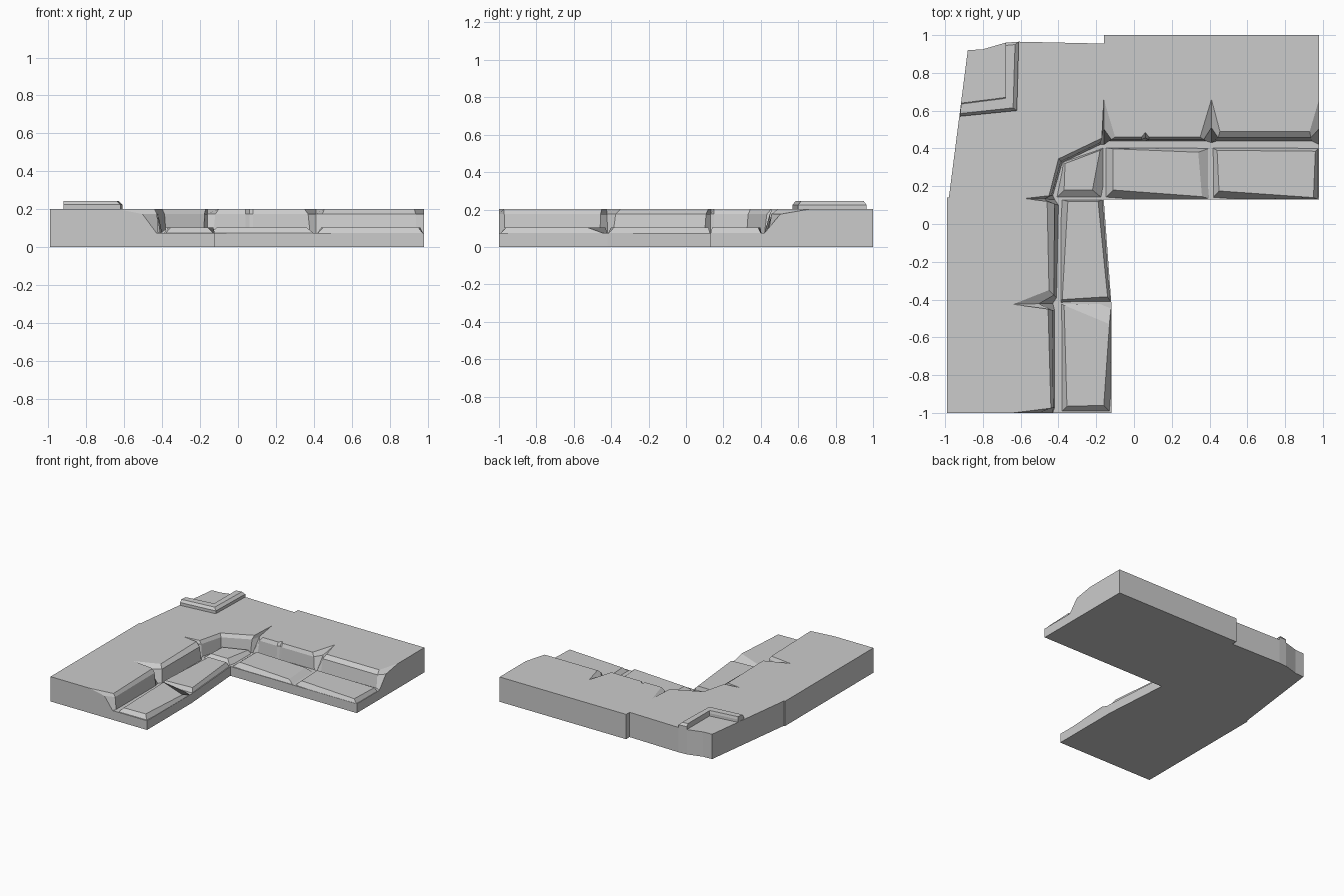
import bpy, bmesh


def loft(name, loops):
    """Closed solid through stacked loops of (x, y, z) points."""
    bm = bmesh.new()
    rings = [[bm.verts.new(p) for p in loop] for loop in loops]
    n = len(rings[0])
    bm.faces.new(list(reversed(rings[0])))
    bm.faces.new(rings[-1])
    for a, b in zip(rings, rings[1:]):
        for i in range(n):
            j = (i + 1) % n
            bm.faces.new((a[i], a[j], b[j], b[i]))
    bmesh.ops.recalc_face_normals(bm, faces=bm.faces)
    me = bpy.data.meshes.new(name)
    bm.to_mesh(me)
    bm.free()
    ob = bpy.data.objects.new(name, me)
    bpy.context.collection.objects.link(ob)
    return ob


def at(points, z):
    return [(x, y, z) for x, y in points]


FLOOR = 0.075
back = [(.98, 1), (-.16, 1), (-.16, .955), (-.61, .965), (-.68, .96),
        (-.8, .925), (-.88, .92), (-.98, .14), (-.99, .14), (-.99, -1)]

# L-shaped base slab
front = [(-.12, -1), (-.12, -.42), (-.16, .13), (.98, .13)]
loft("base_slab", [at(front + back, 0), at(front + back, FLOOR)])

# Upper terrace: wall foot and wall top, with V-shaped joints cut into the edge
wall = [(-.43, -1, -.64, -1), (-.42, -.97, -.44, -.975), (-.42, -.46, -.455, -.45),
        (-.43, -.42, -.64, -.425), (-.41, -.39, -.45, -.35), (-.40, .10, -.46, .12),
        (-.42, .13, -.58, .135), (-.43, .15, -.45, .15), (-.38, .325, -.40, .345),
        (-.18, .42, -.17, .455), (-.16, .42, -.16, .66), (-.13, .44, -.10, .46),
        (.04, .44, .04, .46), (.06, .44, .06, .485), (.08, .44, .08, .46),
        (.38, .44, .35, .46), (.41, .43, .41, .66), (.44, .44, .455, .49),
        (.94, .44, .93, .49), (.98, .42, .98, .66)]
loops = []
for t, z in ((0, FLOOR), (.35, .175), (1, .202)):
    edge = [(a + (c - a) * t, b + (d - b) * t) for a, b, c, d in wall]
    loops.append(at(edge + back, z))
loft("upper_terrace", loops)

# Lower step stones: outer footprint and smaller worn top
stones = [
    ("right_inner", [(-.16, .13), (.41, .13), (.41, .405), (-.16, .405)],
     [(-.11, .18), (.36, .145), (.34, .38), (-.11, .398)]),
    ("right_outer", [(.41, .13), (.98, .13), (.98, .405), (.41, .405)],
     [(.45, .175), (.95, .14), (.96, .385), (.44, .39)]),
    ("front_inner", [(-.39, -.42), (-.12, -.42), (-.16, .13), (-.39, .13)],
     [(-.38, -.4), (-.14, -.385), (-.19, .12), (-.35, .12)]),
    ("front_outer", [(-.39, -1), (-.12, -1), (-.12, -.42), (-.39, -.42)],
     [(-.355, -.965), (-.16, -.96), (-.13, -.53), (-.37, -.43)]),
    ("corner", [(-.42, .13), (-.16, .13), (-.16, .405), (-.38, .33)],
     [(-.37, .18), (-.22, .18), (-.18, .39), (-.365, .32)]),
]
for name, foot, top in stones:
    loft("step_stone_" + name, [at(foot, FLOOR - .01), at(top, .105)])

# Raised L-shaped rim at the back left corner
rim = [(-.92, .57), (-.62, .6), (-.61, .965), (-.68, .96), (-.68, .67), (-.915, .64)]
rim_top = [(-.92, .585), (-.64, .615), (-.63, .95), (-.68, .945), (-.68, .665), (-.915, .635)]
loft("raised_rim", [at(rim, .19), at(rim, .225), at(rim_top, .245)])
